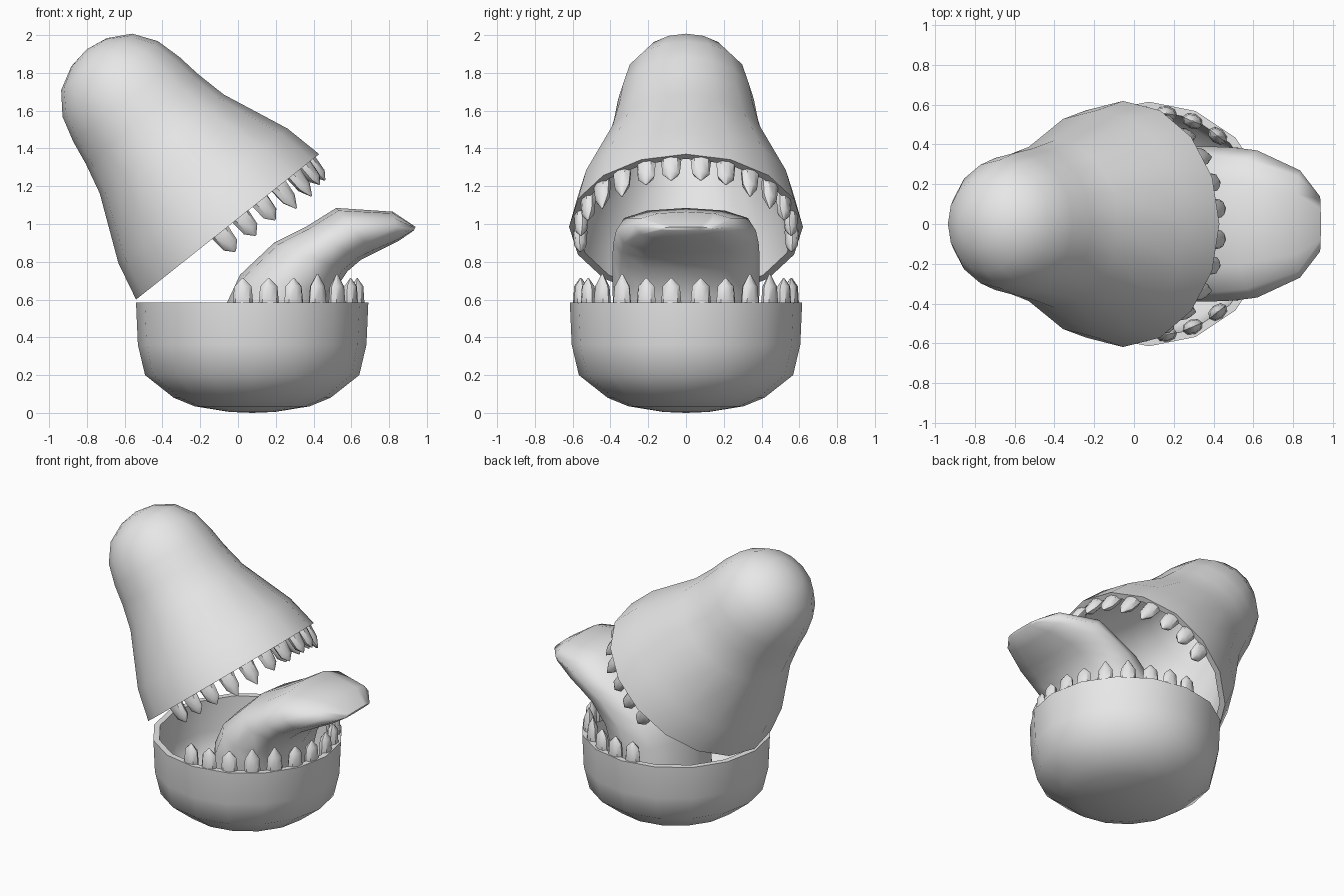
import bpy
import bmesh
from math import sin, cos, pi, radians, copysign
from mathutils import Matrix, Vector

cube = bpy.data.objects.get("Cube")
if cube:
    bpy.data.objects.remove(cube, do_unlink=True)

grey = bpy.data.materials.new("plain grey")
grey.use_nodes = True
grey.diffuse_color = (0.8, 0.8, 0.8, 1)
grey.node_tree.nodes["Principled BSDF"].inputs["Base Color"].default_value = (0.8, 0.8, 0.8, 1)


def finish(name, bm, matrix, angle):
    """Place the mesh, make the object and smooth all but its sharp edges."""
    bmesh.ops.transform(bm, matrix=matrix, verts=bm.verts)
    bmesh.ops.recalc_face_normals(bm, faces=bm.faces)
    mesh = bpy.data.meshes.new(name)
    bm.to_mesh(mesh)
    bm.free()
    mesh.materials.append(grey)
    ob = bpy.data.objects.new(name, mesh)
    bpy.context.collection.objects.link(ob)
    bpy.ops.object.select_all(action='DESELECT')
    ob.select_set(True)
    bpy.context.view_layer.objects.active = ob
    bpy.ops.object.shade_smooth_by_angle(angle=radians(angle))
    return ob


def loft(bm, rings):
    """Skin closed rings of points and cap both ends."""
    loops = [[bm.verts.new(p) for p in ring] for ring in rings]
    n = len(loops[0])
    for a, b in zip(loops, loops[1:]):
        for i in range(n):
            j = (i + 1) % n
            bm.faces.new((a[i], a[j], b[j], b[i]))
    bm.faces.new(loops[0])
    bm.faces.new(loops[-1])


def shell(name, profile, matrix, wall=0.04):
    """Hollow turned shell; the profile runs from the rim to the pole."""
    pts = [Vector(p) for p in profile]
    inner = [pts[0] - Vector((wall, 0))]
    for before, p, after in zip(pts, pts[1:], pts[2:]):
        t = (after - before).normalized()
        inner.append(p + wall * Vector((-t.y, t.x)))
    inner.append(pts[-1] - Vector((0, wall)))
    bm = bmesh.new()
    verts = [bm.verts.new((max(p.x, 0), 0, p.y)) for p in inner[::-1] + pts]
    edges = [bm.edges.new(pair) for pair in zip(verts, verts[1:])]
    bmesh.ops.spin(bm, geom=verts + edges, cent=(0, 0, 0), axis=(0, 0, 1),
                   angle=2 * pi, steps=16)
    bmesh.ops.remove_doubles(bm, verts=bm.verts, dist=0.0005)
    finish(name, bm, matrix, 55)


TOOTH = [(0.06, 0.85), (0, 1), (-0.085, 0.85), (-1, 0.08)]  # height, width factor


def teeth(jaw, matrix):
    """A row of pointed teeth around the front half of a jaw rim."""
    for k, degrees in enumerate((8, 22, 37, 52, 67, 81, 95)):
        length = 0.15 if k in (2, 3) else 0.128
        for side, sign in (("left", 1), ("right", -1)):
            rings = []
            for z, f in TOOTH:
                z = max(z, -length)
                rings.append([(0.038 * f * cos(i * pi / 4), 0.054 * f * sin(i * pi / 4), z)
                              for i in range(8)])
            bm = bmesh.new()
            loft(bm, rings)
            spot = Matrix.Rotation(radians(sign * degrees), 4, 'Z') @ Matrix.Translation((0.562, 0, 0))
            finish(f"{jaw}_tooth_{side}_{k + 1}", bm, matrix @ spot, 42)


# Upper jaw: tall bell tipped back
upper = Matrix.Translation((-0.055, 0, 0.985)) @ Matrix.Rotation(radians(-38.45), 4, 'Y')
shell("upper_jaw", [(0.619, 0), (0.572, 0.21), (0.42, 0.56), (0.38, 0.73), (0.36, 0.86),
                    (0.322, 1.0), (0.24, 1.115), (0.12, 1.18), (0, 1.2)], upper)
teeth("upper", upper)

# Lower jaw: bowl, the same construction turned over
lower = Matrix.Translation((0.075, 0, 0.585)) @ Matrix.Scale(-1, 4, (0, 0, 1))
shell("lower_jaw", [(0.615, 0), (0.605, 0.225), (0.567, 0.385), (0.415, 0.505),
                    (0.305, 0.55), (0.12, 0.58), (0, 0.585)], lower)
teeth("lower", lower)

# Tongue: sections given by top point, bottom point (x, z) and half width
sections = [((-0.12, 0.08), (0.40, 0.08), 0.34),
            ((-0.06, 0.58), (0.47, 0.50), 0.385),
            ((0.01, 0.73), (0.50, 0.63), 0.39),
            ((0.19, 0.90), (0.58, 0.75), 0.39),
            ((0.36, 0.985), (0.65, 0.81), 0.385),
            ((0.52, 1.085), (0.72, 0.845), 0.37),
            ((0.82, 1.065), (0.85, 0.91), 0.27),
            ((0.94, 0.985), (0.93, 0.965), 0.14)]


def soft(v):
    return copysign(abs(v) ** 0.85, v)


rings = []
for top, bottom, width in sections:
    mid = (Vector(top) + Vector(bottom)) / 2
    half = (Vector(top) - Vector(bottom)) / 2
    ring = []
    for i in range(12):
        a = i * pi / 6
        p = mid + half * soft(cos(a))
        ring.append((p.x, width * soft(sin(a)), p.y))
    rings.append(ring)
bm = bmesh.new()
loft(bm, rings)
finish("tongue", bm, Matrix.Identity(4), 75)
